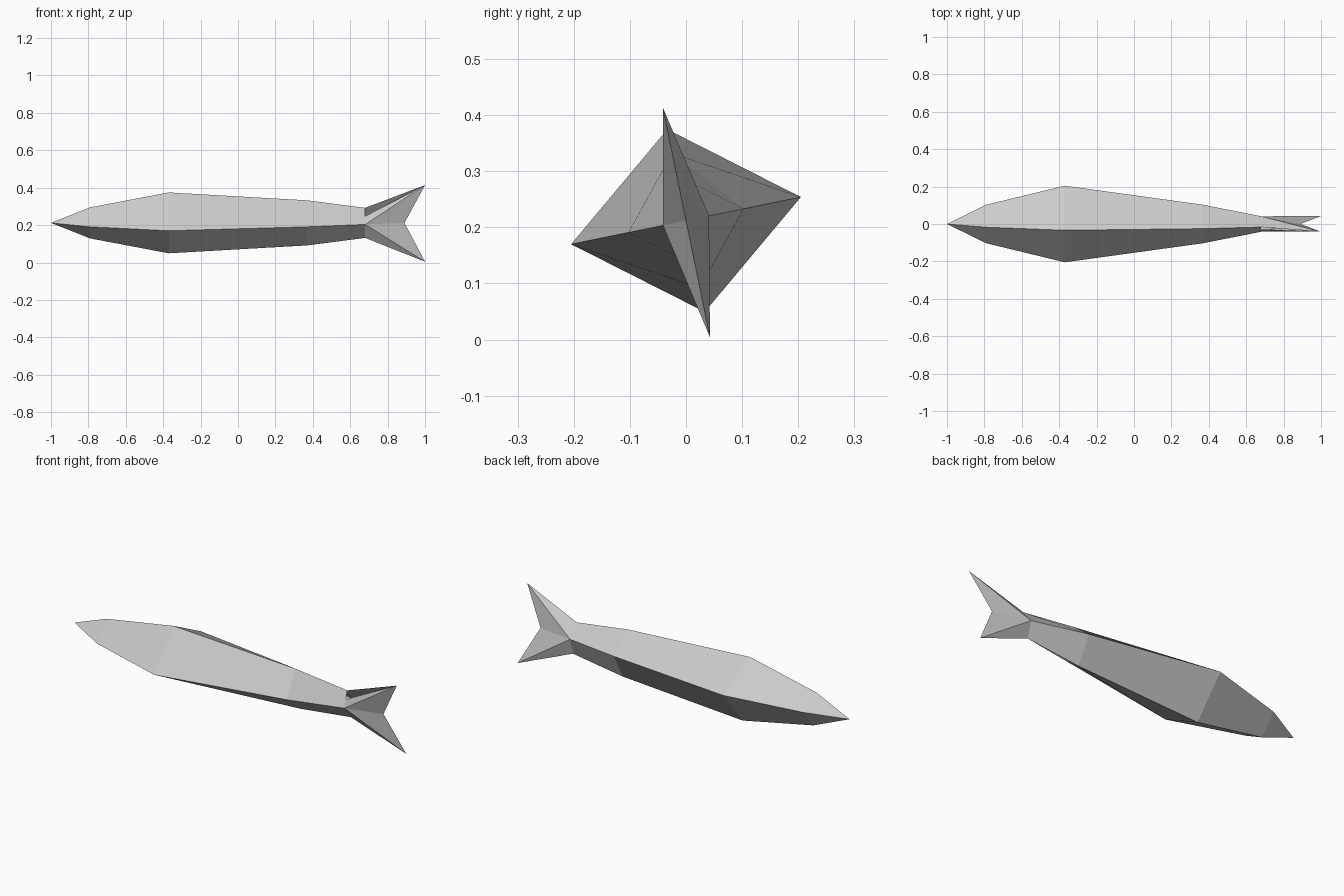
import bpy, bmesh
from math import radians
from mathutils import Matrix, Vector

cube = bpy.data.objects.get("Cube")
if cube:
    bpy.data.objects.remove(cube, do_unlink=True)

grey = bpy.data.materials.new("light_grey")
grey.use_nodes = True
colour = (0.6, 0.6, 0.6, 1)
grey.diffuse_color = colour
grey.node_tree.nodes["Principled BSDF"].inputs["Base Color"].default_value = colour

# The whole fish is rolled a little about its long axis
ROLL = Matrix.Translation((0, 0, 0.212)) @ Matrix.Rotation(radians(11.6), 4, 'X')


def finish(name, bm):
    bm.transform(ROLL)
    mesh = bpy.data.meshes.new(name)
    bm.to_mesh(mesh)
    bm.free()
    mesh.materials.append(grey)
    obj = bpy.data.objects.new(name, mesh)
    bpy.context.collection.objects.link(obj)
    return obj


def diamond(x, side, height):
    return [Vector(p) for p in ((x, side, 0), (x, 0, height), (x, -side, 0), (x, 0, -height))]


# Body: diamond sections lofted from the nose to the tail root
stations = [(-0.79, 0.105, 0.085), (-0.37, 0.209, 0.166),
            (0.37, 0.105, 0.123), (0.68, 0.042, 0.082)]
bm = bmesh.new()
rings = [[bm.verts.new(p) for p in diamond(*s)] for s in stations]
nose = bm.verts.new((-1, 0, 0))
for i in range(4):
    j = (i + 1) % 4
    bm.faces.new((nose, rings[0][j], rings[0][i]))
    for a, b in zip(rings, rings[1:]):
        bm.faces.new((a[i], a[j], b[j], b[i]))
bmesh.ops.recalc_face_normals(bm, faces=bm.faces)
finish("body", bm)

# Tail: two hollow pointed lobes meeting at a notch
bm = bmesh.new()
left, top, right, bottom = [bm.verts.new(p) for p in diamond(*stations[-1])]
notch = bm.verts.new((0.89, 0, 0))
upper_tip = bm.verts.new((1, 0, 0.206))
lower_tip = bm.verts.new((1, 0, -0.212))
gap_corner = bm.verts.new((right.co + top.co) / 2)
for root, tip in ((top, upper_tip), (bottom, lower_tip)):
    for flank in (left, right):
        bm.faces.new((flank, tip, notch))
        # The upper lobe is open along its front edge
        edge = gap_corner if (root is top and flank is right) else root
        bm.faces.new((flank, edge, tip))
bmesh.ops.recalc_face_normals(bm, faces=bm.faces)
finish("tail_fin", bm)
